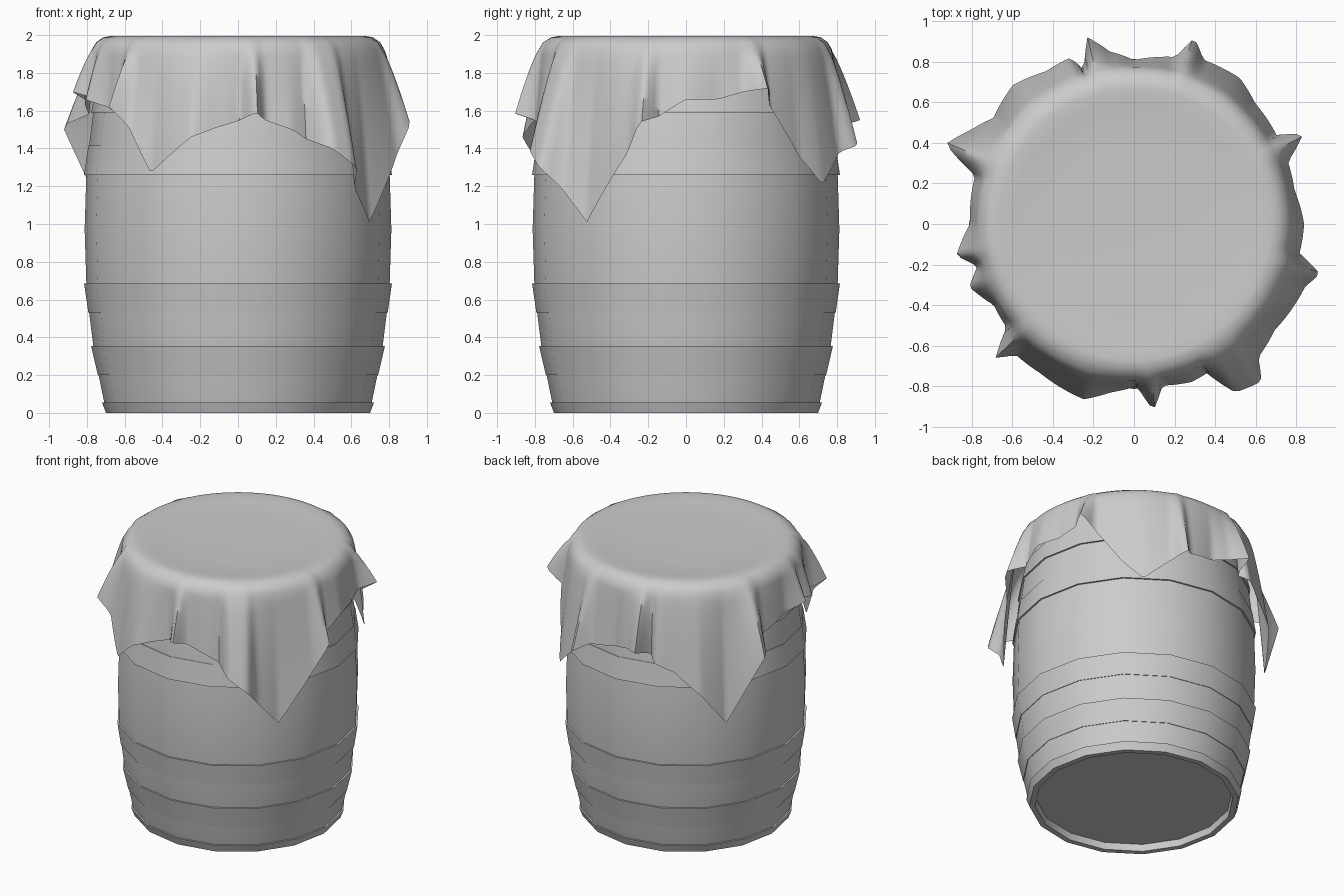
import bpy, bmesh, math

if "Cube" in bpy.data.objects:
    bpy.data.objects.remove(bpy.data.objects["Cube"])

SIDES = 16
MID = 0.9725          # barrel is mirrored about this height
TOP = 2 * MID


def material(name, c):
    m = bpy.data.materials.new(name)
    m.diffuse_color = (*c, 1)
    m.use_nodes = True
    m.node_tree.nodes["Principled BSDF"].inputs["Base Color"].default_value = m.diffuse_color
    return m


grey = material("plain grey", (0.6, 0.6, 0.6))


def finish(bm, name, angle):
    bmesh.ops.remove_doubles(bm, verts=bm.verts, dist=1e-5)
    bmesh.ops.recalc_face_normals(bm, faces=bm.faces)
    me = bpy.data.meshes.new(name)
    bm.to_mesh(me)
    bm.free()
    me.materials.append(grey)
    ob = bpy.data.objects.new(name, me)
    bpy.context.collection.objects.link(ob)
    bpy.ops.object.select_all(action='DESELECT')
    ob.select_set(True)
    bpy.context.view_layer.objects.active = ob
    bpy.ops.object.shade_smooth_by_angle(angle=math.radians(angle))
    return ob


def skin(bm, rows, closed=False):
    """Join rings of points into quads."""
    rings = [[bm.verts.new(p) for p in row] for row in rows]
    pairs = list(zip(rings, rings[1:]))
    if closed:
        pairs.append((rings[-1], rings[0]))
    n = len(rings[0])
    for a, b in pairs:
        for i in range(n):
            j = (i + 1) % n
            bm.faces.new((a[i], a[j], b[j], b[i]))


def circle(r, z, n=SIDES):
    return [(r * math.cos(2 * math.pi * i / n), r * math.sin(2 * math.pi * i / n), z)
            for i in range(n)]


def lerp_table(table, x):
    for a, b in zip(table, table[1:]):
        if a[0] <= x <= b[0]:
            f = (x - a[0]) / (b[0] - a[0])
            return [p + (q - p) * f for p, q in zip(a[1:], b[1:])]
    return list(table[-1][1:])


# barrel body: height, radius of the lower half, mirrored upward
half = [(0, .695), (.055, .708), (.2, .738), (.355, .766), (.53, .788), (.685, .803), (MID, .812)]
stave = half + [(TOP - z, r) for z, r in half[-2::-1]]
profile = [(.0001, .05), (.655, .05), (.66, 0)] + [(r, z) for z, r in stave]
profile += [(.66, TOP), (.655, TOP - .05), (.0001, TOP - .05)]
bm = bmesh.new()
skin(bm, [circle(r, z) for r, z in profile])
finish(bm, "barrel_body", 30)

# hoops: thin straight bands, lip on the wide end
for k, (z0, z1) in enumerate([(0, .055), (.2, .355), (.53, .685)]):
    r0, r1 = lerp_table(half, z0)[0], lerp_table(half, z1)[0]
    ring = [(r0 - .01, z0), (r0 + .004, z0), (r1 + .012, z1), (r1 - .01, z1)]
    for side in ("lower", "upper"):
        pts = ring if side == "lower" else [(r, TOP - z) for r, z in ring]
        bm = bmesh.new()
        skin(bm, [circle(r, z) for r, z in pts], closed=True)
        finish(bm, f"{side}_hoop_{k + 1}", 30)

# draped cloth: angle, hem radius, hem height around the rim
hem = [
    (-37, .87, 1.01), (-20, .90, 1.38), (-15, .95, 1.54), (-10, .83, 1.57), (0, .84, 1.66),
    (12, .81, 1.66), (22, .82, 1.70), (28, .945, 1.72), (32, .83, 1.63), (45, .845, 1.36),
    (54, .89, 1.21), (67, .88, 1.38), (72, .965, 1.42), (76, .85, 1.47), (90, .81, 1.50),
    (98, .86, 1.53), (104, .95, 1.55), (108, .80, 1.50), (111, .88, 1.46), (120, .87, 1.40),
    (131, .91, 1.25), (143, .87, 1.01), (150, .93, 1.25), (157, 1.01, 1.52), (163, .82, 1.58),
    (180, .81, 1.66), (190, .89, 1.70), (195, .80, 1.67), (201, .87, 1.66), (210, .80, 1.62),
    (219, .81, 1.58), (224, .95, 1.62), (228, .87, 1.52), (238, .87, 1.27), (254, .90, 1.46),
    (262, .84, 1.51), (271, .80, 1.55), (276, .925, 1.59), (280, .81, 1.55), (290, .83, 1.50),
    (296, .82, 1.45), (301, .97, 1.40), (309, 1.0, 1.30), (313, .90, 1.19), (323, .87, 1.01)]
shoulder = [(.0001, 1.982), (.35, 1.982), (.6, 1.986), (.67, 1.996), (.715, 1.988),
            (.75, 1.962), (.772, 1.925)]
N, HANG = 240, 14
angles = [-37 + 360 * i / N for i in range(N)]
rows = []
for r, z in shoulder:
    row = []
    for a in angles:
        t = math.radians(a)
        push = max(0, (lerp_table(hem, a)[0] - .82)) * .12 * (z < 1.98)
        row.append(((r + push) * math.cos(t), (r + push) * math.sin(t), z))
    rows.append(row)
for k in range(1, HANG + 1):
    f = k / HANG
    row = []
    for a in angles:
        t = math.radians(a)
        R, h = lerp_table(hem, a)
        z = 1.925 + (h - 1.925) * f
        start = .772 + max(0, R - .82) * .12
        r = start + (R - start) * f ** .8
        r = max(r, lerp_table(stave, z)[0] + .018)     # stay outside the barrel
        row.append((r * math.cos(t), r * math.sin(t), z))
    rows.append(row)
bm = bmesh.new()
skin(bm, rows)
cloth = finish(bm, "draped_cloth", 60)
top_faces = [p for p in cloth.data.polygons if p.center.z > 1.97]
if sum(p.normal.z for p in top_faces) < 0:      # cloth faces outward
    cloth.data.flip_normals()
